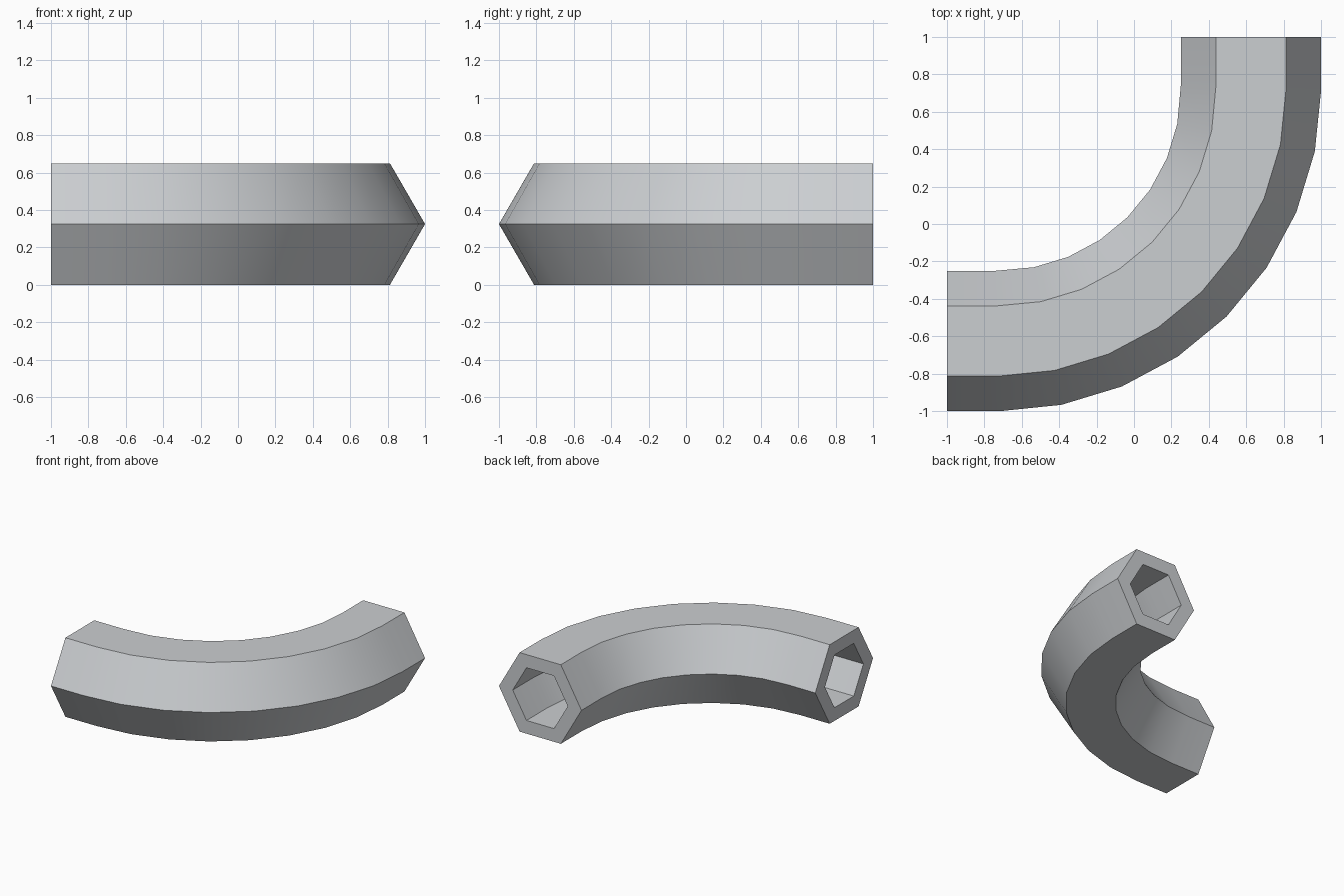
import bpy, bmesh, math

if "Cube" in bpy.data.objects:
    bpy.data.objects.remove(bpy.data.objects["Cube"])

BEND_R = 1.35                 # centreline bend radius
OUTER, INNER = 0.375, 0.25    # hexagon corner radii of the tube and its bore
HEIGHT = OUTER * math.sin(math.pi / 3)
CX, CY = 0.625 - BEND_R, BEND_R - 0.625
STEPS = 8

steel = bpy.data.materials.new("steel grey")
steel.diffuse_color = (0.6, 0.62, 0.64, 1)
steel.use_nodes = True
steel.node_tree.nodes["Principled BSDF"].inputs["Base Color"].default_value = steel.diffuse_color

# Centreline stations: position and sideways tilt, straight end, bend, straight end
stations = [(-1.0, -0.625, 0.0)]
for k in range(STEPS + 1):
    a = k * math.pi / 2 / STEPS
    tilt = a
    if k == 0:
        tilt = a + math.pi / 8 / STEPS      # mitre against the straight ends
    elif k == STEPS:
        tilt = a - math.pi / 8 / STEPS
    stations.append((CX + BEND_R * math.sin(a), CY - BEND_R * math.cos(a), tilt))
stations.append((0.625, 1.0, math.pi / 2))

bm = bmesh.new()


def hex_ring(x, y, tilt, radius):
    """Hexagon across the path, corners pointing sideways, flats up and down."""
    ring = []
    for i in range(6):
        t = i * math.pi / 3
        side = radius * math.cos(t)
        ring.append(bm.verts.new((x + side * math.sin(tilt), y - side * math.cos(tilt),
                                  HEIGHT + radius * math.sin(t))))
    return ring


def bridge(a, b):
    for i in range(6):
        j = (i + 1) % 6
        bm.faces.new((a[i], a[j], b[j], b[i]))


# Outer wall, bore and the two end rims
outer = [hex_ring(*s, OUTER) for s in stations]
inner = [hex_ring(*s, INNER) for s in stations]
for wall in (outer, inner):
    for a, b in zip(wall, wall[1:]):
        bridge(a, b)
bridge(outer[0], inner[0])
bridge(outer[-1], inner[-1])
bmesh.ops.recalc_face_normals(bm, faces=bm.faces)

mesh = bpy.data.meshes.new("pipe_elbow")
bm.to_mesh(mesh)
bm.free()
mesh.materials.append(steel)
elbow = bpy.data.objects.new("pipe_elbow", mesh)
bpy.context.collection.objects.link(elbow)

# Smooth along the bend, crisp along the hexagon edges
bpy.context.view_layer.objects.active = elbow
elbow.select_set(True)
bpy.ops.object.shade_smooth_by_angle(angle=math.radians(30))
